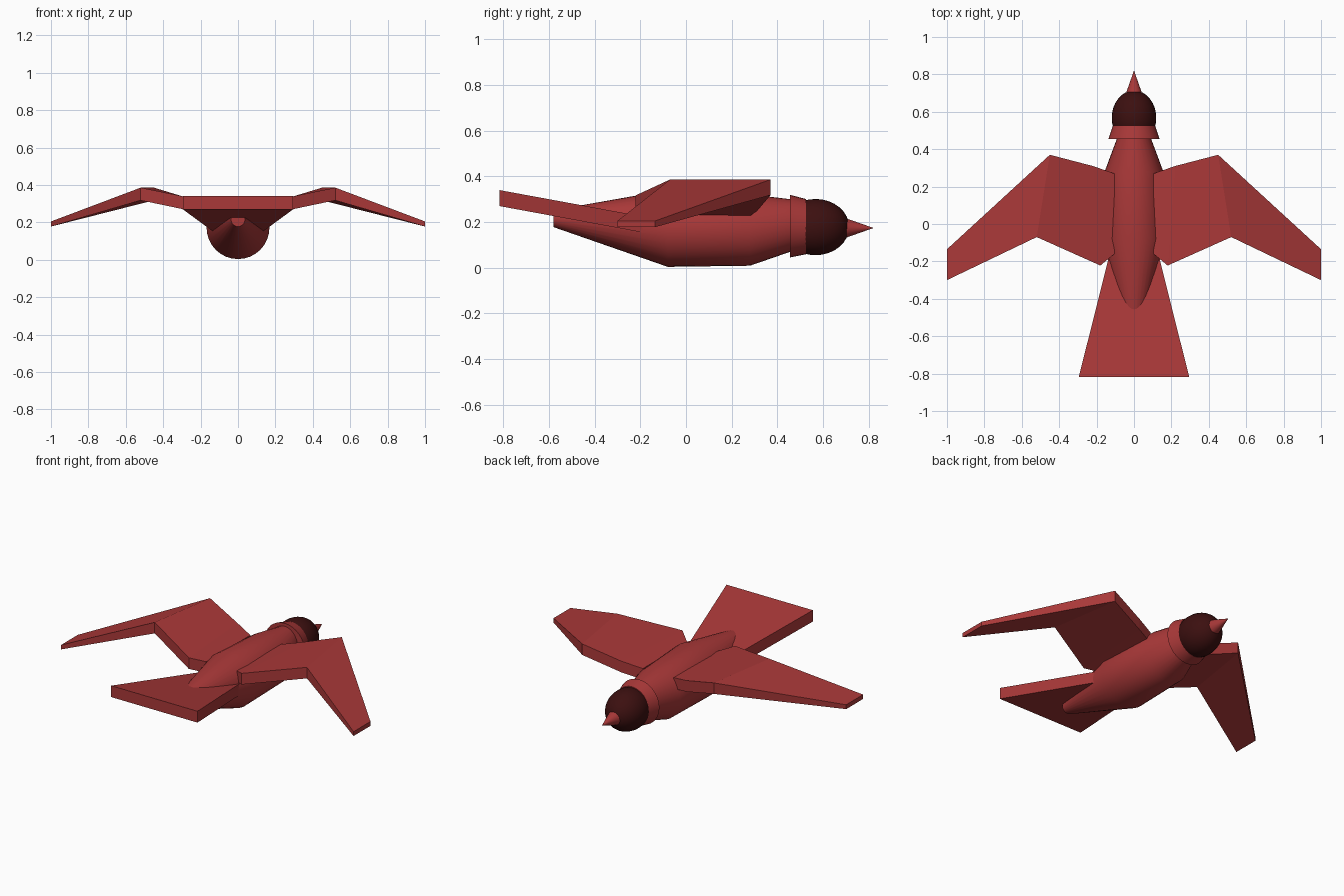
import bpy, bmesh, math

if "Cube" in bpy.data.objects:
    bpy.data.objects.remove(bpy.data.objects["Cube"])


def material(name, rgb):
    m = bpy.data.materials.new(name)
    m.diffuse_color = (*rgb, 1)
    m.use_nodes = True
    m.node_tree.nodes["Principled BSDF"].inputs["Base Color"].default_value = m.diffuse_color
    return m


RED = material("red_feathers", (0.40, 0.04, 0.04))
DARK = material("dark_head", (0.045, 0.005, 0.005))


def loft(name, rings, mat, smooth=False):
    """Skin a closed solid through a list of rings with equal point counts."""
    bm = bmesh.new()
    loops = [[bm.verts.new(p) for p in ring] for ring in rings]
    n = len(loops[0])
    for a, b in zip(loops, loops[1:]):
        for i in range(n):
            j = (i + 1) % n
            bm.faces.new((a[i], a[j], b[j], b[i]))
    bm.faces.new(loops[0])
    bm.faces.new(loops[-1])
    bmesh.ops.recalc_face_normals(bm, faces=bm.faces)
    me = bpy.data.meshes.new(name)
    bm.to_mesh(me)
    bm.free()
    ob = bpy.data.objects.new(name, me)
    bpy.context.collection.objects.link(ob)
    me.materials.append(mat)
    if smooth:
        bpy.ops.object.select_all(action='DESELECT')
        ob.select_set(True)
        bpy.context.view_layer.objects.active = ob
        bpy.ops.object.shade_smooth_by_angle(angle=math.radians(35))
    return ob


def ellipse(y, z, rx, rz, n=32):
    return [(rx * math.cos(t), y, z + rz * math.sin(t))
            for t in (2 * math.pi * i / n for i in range(n))]


# Body, collar and beak along the y axis
loft("body", [ellipse(-0.58, 0.215, 0.037, 0.037),
              ellipse(-0.08, 0.172, 0.168, 0.168),
              ellipse(0.28, 0.165, 0.157, 0.156),
              ellipse(0.50, 0.19, 0.075, 0.105)], RED, True)
loft("collar", [ellipse(0.455, 0.182, 0.137, 0.137),
                ellipse(0.525, 0.18, 0.113, 0.121)], RED, True)
loft("beak", [ellipse(0.69, 0.174, 0.046, 0.046),
              ellipse(0.818, 0.174, 0.001, 0.001)], RED, True)

# Head
bpy.ops.mesh.primitive_uv_sphere_add(segments=32, ring_count=16, radius=1,
                                     location=(0, 0.567, 0.178))
head = bpy.context.object
head.name = "head"
head.scale = (0.119, 0.147, 0.123)
head.data.materials.append(DARK)
bpy.ops.object.shade_smooth_by_angle(angle=math.radians(35))


# Fan tail: flat slab rising to the rear
def tail_ring(y, half, z):
    return [(-half, y, z), (half, y, z), (half, y, z + 0.07), (-half, y, z + 0.07)]


loft("tail", [tail_ring(-0.817, 0.295, 0.27), tail_ring(-0.10, 0.115, 0.138)], RED)

# Wing sections: x front, y front, x back, y back, bottom z, top z
SECTIONS = [(0.105, 0.27, 0.105, -0.16, 0.22, 0.288),
            (0.22, 0.31, 0.18, -0.222, 0.247, 0.316),
            (0.45, 0.37, 0.52, -0.07, 0.318, 0.386),
            (1.0, -0.135, 1.0, -0.30, 0.178, 0.205)]
for side, label in ((1, "right"), (-1, "left")):
    loft(label + "_wing",
         [[(side * xf, yf, lo), (side * xf, yf, hi),
           (side * xb, yb, hi), (side * xb, yb, lo)]
          for xf, yf, xb, yb, lo, hi in SECTIONS], RED)
